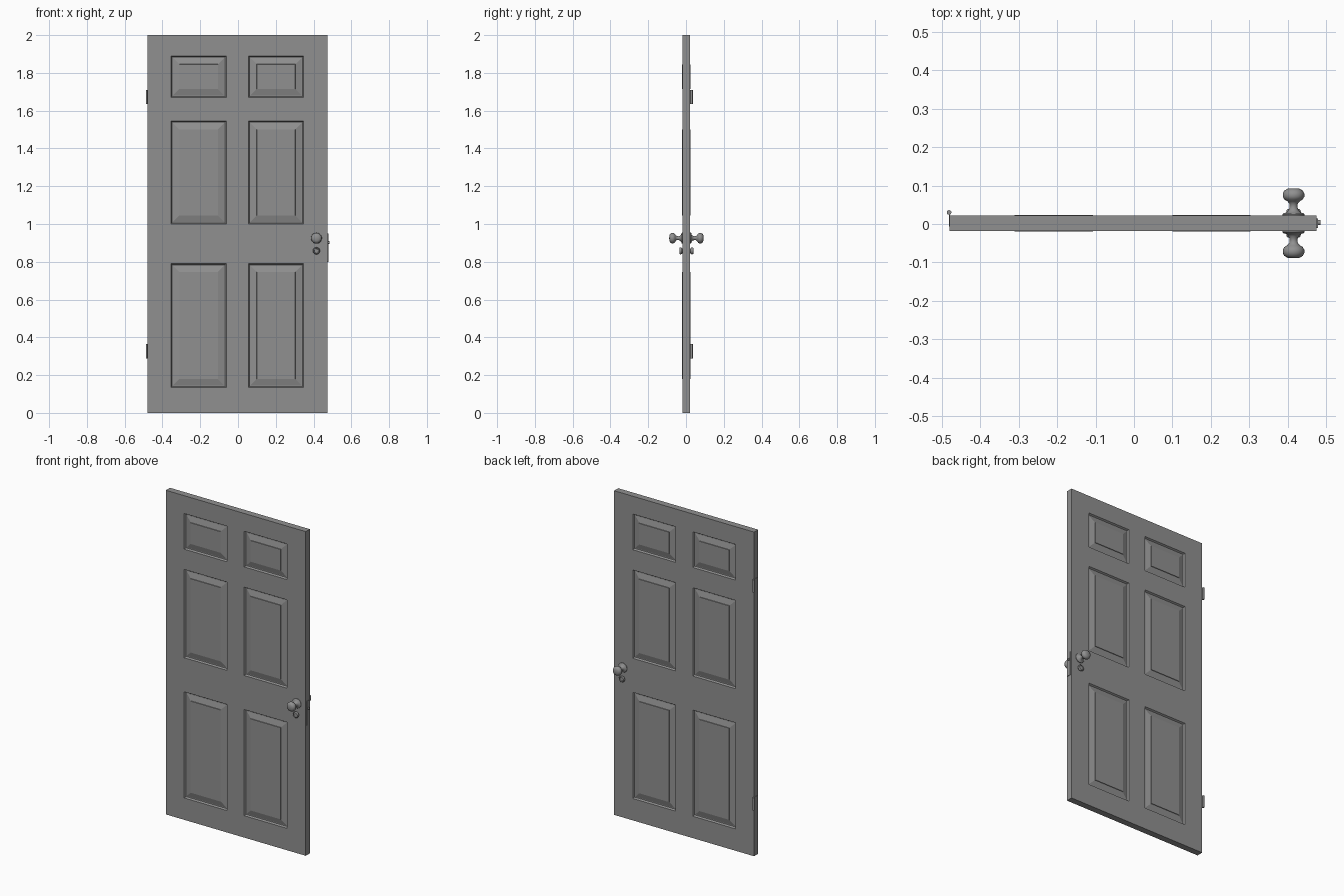
import bpy, bmesh, math
from mathutils import Matrix, Vector

cube = bpy.data.objects.get("Cube")
if cube:
    bpy.data.objects.remove(cube)

grey = bpy.data.materials.new("mid grey")
grey.use_nodes = True
colour = (0.28, 0.28, 0.28, 1)
grey.diffuse_color = colour
grey.node_tree.nodes["Principled BSDF"].inputs["Base Color"].default_value = colour

MID_Y, HALF = 0.002, 0.02          # slab centre plane and half thickness
LEFT, RIGHT = -0.48, 0.475


def finish(bm, name, smooth=False):
    bmesh.ops.recalc_face_normals(bm, faces=bm.faces)
    mesh = bpy.data.meshes.new(name)
    bm.to_mesh(mesh)
    bm.free()
    mesh.materials.append(grey)
    obj = bpy.data.objects.new(name, mesh)
    bpy.context.collection.objects.link(obj)
    if smooth:
        bpy.ops.object.select_all(action="DESELECT")
        obj.select_set(True)
        bpy.context.view_layer.objects.active = obj
        bpy.ops.object.shade_smooth_by_angle(angle=math.radians(40))
    return obj


def box_bm(lo, hi):
    bm = bmesh.new()
    size = Vector(hi) - Vector(lo)
    centre = (Vector(hi) + Vector(lo)) / 2
    bmesh.ops.create_cube(bm, size=1, matrix=Matrix.Translation(centre) @ Matrix.Diagonal((*size, 1)))
    return bm


def lathe(name, profile, x, z, side):
    """Turn (radius, distance from slab centre) points about a y axis."""
    bm = bmesh.new()
    verts = [bm.verts.new((x + r, MID_Y + side * d, z)) for r, d in profile]
    edges = [bm.edges.new(pair) for pair in zip(verts, verts[1:])]
    bmesh.ops.spin(bm, geom=verts + edges, cent=(x, MID_Y, z), axis=(0, 1, 0),
                   angle=math.tau, steps=28)
    bmesh.ops.remove_doubles(bm, verts=bm.verts, dist=0.00005)
    return finish(bm, name, True)


def cylinder(name, centre, radius, length, rotation=Matrix()):
    bm = bmesh.new()
    bmesh.ops.create_cone(bm, cap_ends=True, segments=20, radius1=radius, radius2=radius,
                          depth=length, matrix=Matrix.Translation(centre) @ rotation)
    return finish(bm, name, True)


# Slab, cut into a grid of rails and stiles around six panels
columns = [(-0.355, -0.062), (0.055, 0.348)]
rows = [(0.135, 0.79), (1.0, 1.545), (1.67, 1.89)]
bm = box_bm((LEFT, MID_Y - HALF, 0), (RIGHT, MID_Y + HALF, 2))
for axis, spans in (((1, 0, 0), columns), ((0, 0, 1), rows)):
    for span in spans:
        for cut in span:
            bmesh.ops.bisect_plane(bm, geom=bm.verts[:] + bm.edges[:] + bm.faces[:],
                                   plane_co=Vector(axis) * cut, plane_no=axis)
bm.normal_update()


def inside(value, spans):
    return any(a < value < b for a, b in spans)


panels = []
for face in bm.faces:
    c = face.calc_center_median()
    if abs(face.normal.y) > 0.9 and inside(c.x, columns) and inside(c.z, rows):
        panels.append(face)

# Groove wall, groove floor, sloping border and slightly proud field
for thickness, depth in ((0.006, -0.010), (0.005, 0), (0.033, 0.009), (0.001, 0.003)):
    bmesh.ops.inset_individual(bm, faces=panels, thickness=thickness, depth=depth,
                               use_even_offset=True)
finish(bm, "door_slab")

# Knobs and lock cylinders on both sides
knob = [(0, 0.018), (0.029, 0.018), (0.029, 0.023), (0.026, 0.026), (0.018, 0.028),
        (0.013, 0.034), (0.010, 0.042), (0.011, 0.051), (0.016, 0.057), (0.024, 0.062),
        (0.028, 0.069), (0.028, 0.077), (0.024, 0.085), (0.015, 0.090), (0, 0.091)]
lock = [(0, 0.018), (0.013, 0.018), (0.013, 0.023), (0.017, 0.025), (0.019, 0.029),
        (0.018, 0.034), (0.015, 0.037), (0.012, 0.037), (0.011, 0.035), (0, 0.035)]
for side, label in ((-1, "front"), (1, "back")):
    lathe(label + "_knob", knob, 0.415, 0.925, side)
    lathe(label + "_lock_cylinder", lock, 0.415, 0.858, side)

# Latch plate and bolt on the free edge
finish(box_bm((RIGHT - 0.002, MID_Y - 0.012, 0.8), (RIGHT + 0.003, MID_Y + 0.012, 0.95)), "latch_plate")
cylinder("latch_bolt", (RIGHT + 0.004, MID_Y + 0.002, 0.902), 0.007, 0.012,
         Matrix.Rotation(math.pi / 2, 4, "Y"))

# Hinges on the other edge
for z, label in ((0.327, "lower"), (1.672, "upper")):
    cylinder(label + "_hinge_pin", (LEFT - 0.001, 0.030, z), 0.006, 0.076)
    finish(box_bm((LEFT - 0.001, MID_Y - 0.008, z - 0.037), (LEFT + 0.001, 0.030, z + 0.037)),
           label + "_hinge_leaf")
